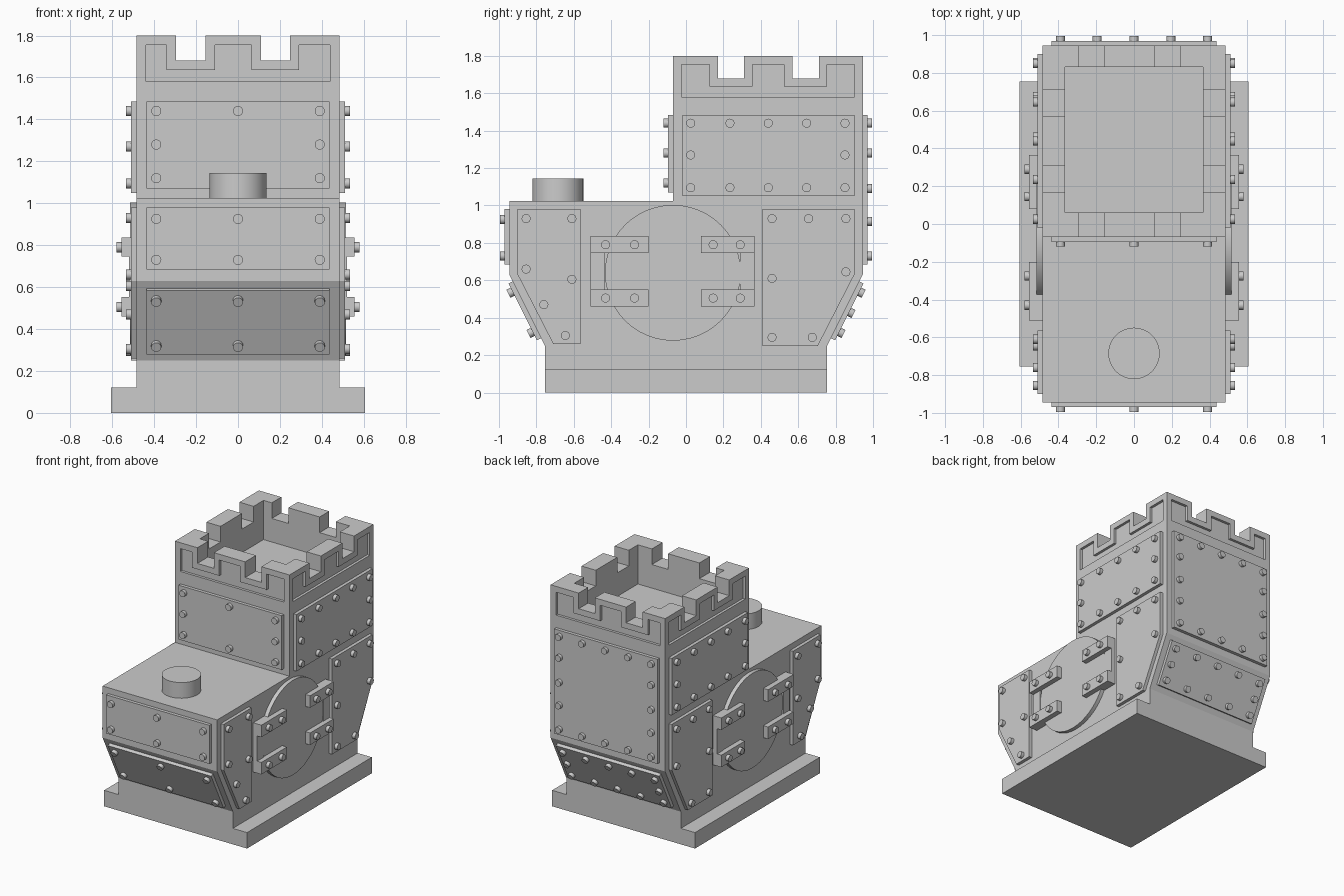
import bpy, bmesh, math
from mathutils import Vector, Matrix

cube = bpy.data.objects.get("Cube")
if cube:
    bpy.data.objects.remove(cube, do_unlink=True)

GREY = (0.6, 0.6, 0.6, 1)
stone = bpy.data.materials.new("stone grey")
stone.use_nodes = True
stone.diffuse_color = GREY
stone.node_tree.nodes["Principled BSDF"].inputs["Base Color"].default_value = GREY

X, Y, Z = Vector((1, 0, 0)), Vector((0, 1, 0)), Vector((0, 0, 1))
W, FRONT, BACK, TOWER = 0.485, -0.945, 0.945, -0.07
PLATE, HEAD = 0.025, 0.025


def frame(origin, u, v):
    u, v = u.normalized(), v.normalized()
    m = Matrix((u, v, u.cross(v))).transposed().to_4x4()
    m.translation = origin
    return m


def finish(name, bm, mirror=False):
    bmesh.ops.recalc_face_normals(bm, faces=bm.faces)
    me = bpy.data.meshes.new(name)
    bm.to_mesh(me)
    bm.free()
    me.materials.append(stone)
    ob = bpy.data.objects.new(name, me)
    bpy.context.collection.objects.link(ob)
    if mirror:
        ob.modifiers.new("Mirror", "MIRROR")
    return ob


def add_prism(bm, fr, pts, lo, hi):
    bottom = [bm.verts.new(fr @ Vector((a, b, lo))) for a, b in pts]
    top = [bm.verts.new(fr @ Vector((a, b, hi))) for a, b in pts]
    bm.faces.new(bottom[::-1])
    bm.faces.new(top)
    for i in range(len(pts)):
        j = (i + 1) % len(pts)
        bm.faces.new((bottom[i], bottom[j], top[j], top[i]))


def prism(name, fr, pts, lo, hi, mirror=False):
    bm = bmesh.new()
    add_prism(bm, fr, pts, lo, hi)
    return finish(name, bm, mirror)


def rect(a0, a1, b0, b1):
    return [(a0, b0), (a1, b0), (a1, b1), (a0, b1)]


def circle(a, b, r, n):
    return [(a + r * math.cos(2 * math.pi * i / n), b + r * math.sin(2 * math.pi * i / n)) for i in range(n)]


def smooth(ob):
    for f in ob.data.polygons:
        f.use_smooth = len(f.vertices) == 4
    for e in ob.data.edges:
        a, b = (ob.data.vertices[i].co for i in e.vertices)
    bpy.ops.object.select_all(action="DESELECT")
    ob.select_set(True)
    bpy.context.view_layer.objects.active = ob
    bpy.ops.object.shade_smooth_by_angle(angle=math.radians(35))


def rivets(name, fr, spots, base=PLATE, mirror=False):
    bm = bmesh.new()
    for a, b in spots:
        add_prism(bm, fr, circle(a, b, 0.024, 16), base - 0.01, base + HEAD)
    smooth(finish(name, bm, mirror))


def panel(name, fr, pts, spots, mirror=False):
    prism(name, fr, pts, -0.01, PLATE, mirror)
    rivets(name + "_rivets", fr, spots, PLATE, mirror)


def border(us, vs):
    return [(u, v) for u in us for v in vs if u in (us[0], us[-1]) or v in (vs[0], vs[-1])]


# Frames of the faces that carry plates
front = frame(Y * FRONT, X, Z)
back = frame(Y * BACK, -X, Z)
tower_front = frame(Y * TOWER, X, Z)
side = frame(X * W, Y, Z)
other_side = frame(X * -W, Y, Z)
mid = frame(Vector(), Y, Z)
ground = frame(Vector(), X, Y)
front_slope = frame(Vector((0, -0.755, 0.25)), X, Vector((0, -0.19, 0.38)))
back_slope = frame(Vector((0, 0.755, 0.25)), -X, Vector((0, 0.19, 0.38)))

# Footing slab
prism("footing", ground, rect(-0.605, 0.605, -0.755, 0.755), 0, 0.122)

# Hull with tower, from one side profile
hull = prism("hull_and_tower", mid, [
    (-0.755, 0.1), (0.755, 0.1), (0.755, 0.25), (BACK, 0.63), (BACK, 1.8),
    (TOWER, 1.8), (TOWER, 1.025), (FRONT, 1.025), (FRONT, 0.63), (-0.755, 0.25)], -W, W)

# Roof well, battlement gaps and recessed bands, cut from the tower
NOTCH_X = [(-0.295, -0.155), (0.11, 0.247)]
NOTCH_Y = [(0.17, 0.31), (0.57, 0.71)]


def band(lo, hi, gaps, m=0.045):
    pts = [(lo + m, 1.755), (lo + m, 1.58), (hi - m, 1.58), (hi - m, 1.755)]
    for a, b in reversed(gaps):
        pts += [(b + m, 1.755), (b + m, 1.635), (a - m, 1.635), (a - m, 1.755)]
    return pts


cutters = [prism("well_cutter", ground, rect(-0.365, 0.365, 0.06, 0.83), 1.5, 2)]
for a, b in NOTCH_X:
    cutters.append(prism("gap_cutter", ground, rect(a, b, -0.2, 1.1), 1.68, 2))
for a, b in NOTCH_Y:
    cutters.append(prism("gap_cutter", ground, rect(-0.7, 0.7, a, b), 1.68, 2))
for fr in (tower_front, back):
    gaps = NOTCH_X if fr is tower_front else [(-b, -a) for a, b in reversed(NOTCH_X)]
    cutters.append(prism("band_cutter", fr, band(-W, W, gaps), -0.02, 0.02))
for fr in (side, other_side):
    cutters.append(prism("band_cutter", fr, band(TOWER, BACK, NOTCH_Y), -0.02, 0.02))
for c in cutters:
    mod = hull.modifiers.new("Cut", "BOOLEAN")
    mod.object, mod.operation, mod.solver = c, "DIFFERENCE", "EXACT"
cut_mesh = bpy.data.meshes.new_from_object(hull.evaluated_get(bpy.context.evaluated_depsgraph_get()))
hull.modifiers.clear()
hull.data = cut_mesh
for c in cutters:
    bpy.data.objects.remove(c, do_unlink=True)

# Front and back plates
THREE = (-0.39, 0, 0.39)
FIVE = (-0.39, -0.195, 0, 0.195, 0.39)
P = 0.437
panel("tower_front_plate", tower_front, rect(-P, P, 1.07, 1.485), border(THREE, (1.12, 1.28, 1.44)))
panel("bow_plate", front, rect(-P, P, 0.685, 0.98), border(THREE, (0.73, 0.925)))
panel("bow_slope_plate", front_slope, rect(-P, P, 0.045, 0.385), border(THREE, (0.095, 0.335)))
panel("back_plate", back, rect(-P, P, 0.685, 1.485), border(FIVE, (0.73, 0.915, 1.09, 1.28, 1.44)))
panel("back_slope_plate", back_slope, rect(-P, P, 0.045, 0.385), border(FIVE, (0.095, 0.215, 0.335)))

# Side plates, mirrored to both sides
panel("tower_side_plate", side, rect(-0.02, 0.9, 1.05, 1.485),
      border((0.025, 0.235, 0.44, 0.645, 0.85), (1.095, 1.27, 1.44)), True)
panel("fore_side_plate", side,
      [(-0.9, 0.98), (-0.9, 0.63), (-0.71, 0.26), (-0.565, 0.26), (-0.565, 0.98)],
      [(-0.855, 0.93), (-0.61, 0.93), (-0.855, 0.66), (-0.61, 0.605), (-0.76, 0.47), (-0.645, 0.305)], True)
panel("aft_side_plate", side,
      [(0.41, 0.98), (0.41, 0.25), (0.705, 0.25), (0.9, 0.63), (0.9, 0.98)],
      [(0.46, 0.93), (0.655, 0.93), (0.855, 0.93), (0.855, 0.645), (0.46, 0.61), (0.46, 0.295), (0.675, 0.295)], True)

# Round hatches with their strap brackets
smooth(prism("side_hatch", side, circle(-0.07, 0.64, 0.363, 48), -0.01, 0.03, True))
for name, outer, inner, tip in (("fore", -0.51, -0.435, -0.2), ("aft", 0.365, 0.29, 0.08)):
    lo, hi = sorted((outer, inner))
    prism(name + "_bracket_strip", side, rect(lo, hi, 0.5, 0.8), -0.01, 0.034, True)
    lo, hi = sorted((outer, tip))
    for level, z in (("lower", 0.46), ("upper", 0.745)):
        prism(f"{name}_{level}_strap", side, rect(lo, hi, z, z + 0.092), -0.01, 0.07, True)
rivets("strap_rivets", side, border((-0.43, -0.275, 0.145, 0.29), (0.505, 0.79)), 0.07, True)

# Stub chimney on the fore deck
smooth(prism("chimney", ground, circle(0, -0.685, 0.136, 48), 1.0, 1.145))
